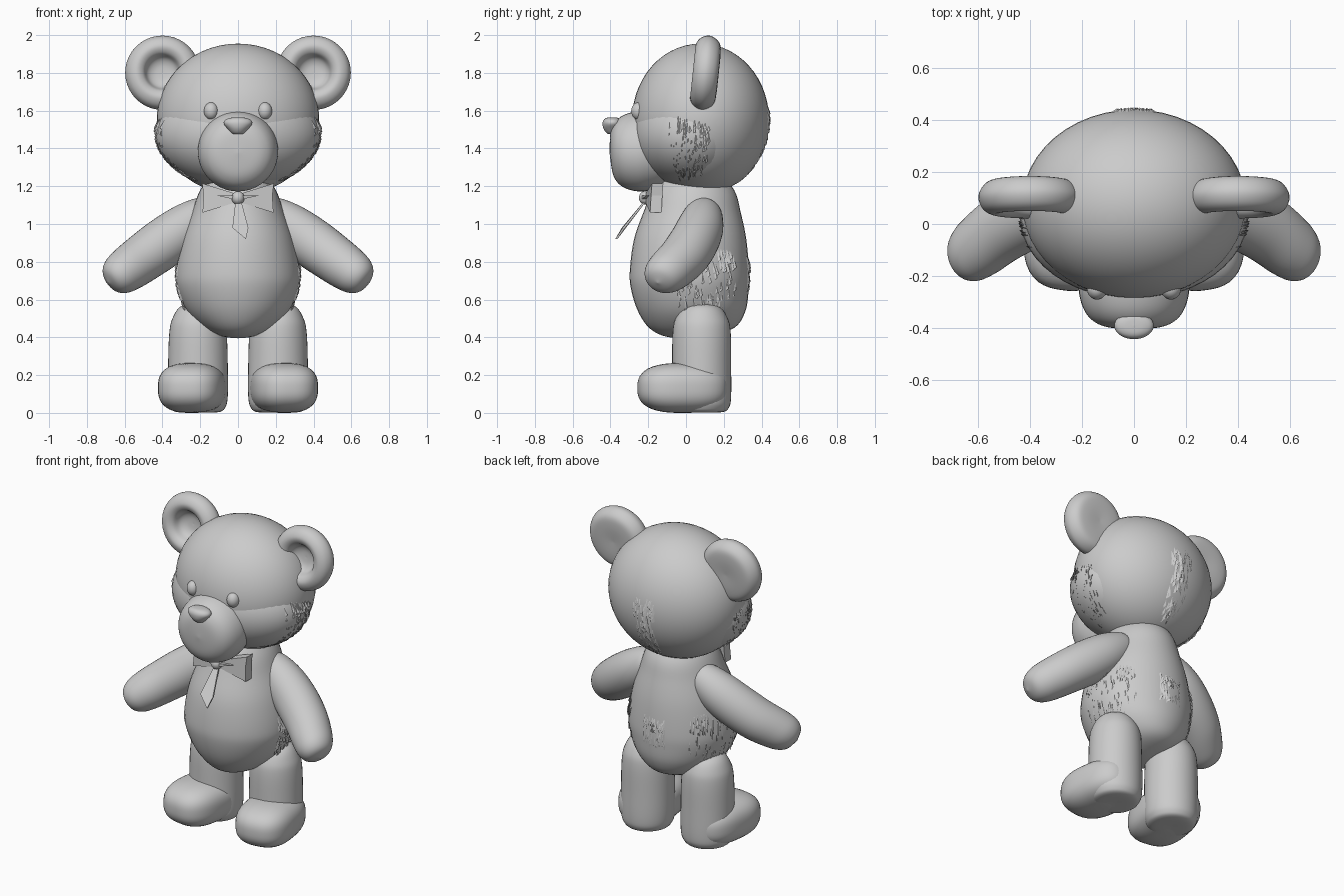
import bpy, bmesh, math, random
from mathutils import Vector, Matrix

cube = bpy.data.objects.get("Cube")
if cube:
    bpy.data.objects.remove(cube, do_unlink=True)

GREY = (0.6, 0.6, 0.6, 1)
grey = bpy.data.materials.new("plain grey")
grey.use_nodes = True
grey.diffuse_color = GREY
grey.node_tree.nodes["Principled BSDF"].inputs["Base Color"].default_value = GREY


def finish(name, bm, smooth=True):
    mesh = bpy.data.meshes.new(name)
    bmesh.ops.recalc_face_normals(bm, faces=bm.faces)
    for f in bm.faces:
        f.smooth = smooth
    bm.to_mesh(mesh)
    bm.free()
    mesh.materials.append(grey)
    obj = bpy.data.objects.new(name, mesh)
    bpy.context.collection.objects.link(obj)
    return obj


def spline(points, steps=5):
    """Smooth curve through the given stations."""
    pts = [Vector(p) for p in points]
    out = []
    for i in range(len(pts) - 1):
        a, b, c, d = pts[max(i - 1, 0)], pts[i], pts[i + 1], pts[min(i + 2, len(pts) - 1)]
        for s in range(steps):
            t = s / steps
            out.append(b + (c - a) * t / 2 + (a * 2 - b * 5 + c * 4 - d) * t * t / 2
                       + (b * 3 - a - c * 3 + d) * t ** 3 / 2)
    return out + [pts[-1]]


def loft(name, stations, matrix=Matrix(), sides=40):
    """Elliptical rings: x radius, y radius, y centre, height."""
    bm = bmesh.new()
    rings = []
    for rx, ry, cy, z in spline(stations):
        rx, ry = max(rx, 0.001), max(ry, 0.001)
        rings.append([bm.verts.new((rx * math.cos(a), cy + ry * math.sin(a), z))
                      for a in (math.tau * k / sides for k in range(sides))])
    for low, high in zip(rings, rings[1:]):
        for k in range(sides):
            n = (k + 1) % sides
            bm.faces.new((low[k], low[n], high[n], high[k]))
    bm.faces.new(rings[0])
    bm.faces.new(rings[-1])
    bm.transform(matrix)
    return finish(name, bm)


def lathe(name, profile, matrix):
    return loft(name, [(r, r, 0, z) for r, z in profile], matrix)


def ball(name, centre, radii, power=1.0, turn=0.0):
    """Ellipsoid; a power under 1 makes it boxier."""
    bm = bmesh.new()
    bmesh.ops.create_uvsphere(bm, u_segments=48, v_segments=28, radius=1)
    for v in bm.verts:
        n = 2 / power
        size = sum(abs(c) ** n for c in v.co) ** (1 / n)
        v.co = Vector(c / size * r for c, r in zip(v.co, radii))
    bm.transform(Matrix.Translation(centre) @ Matrix.Rotation(turn, 4, 'Z'))
    return finish(name, bm)


def plate(name, outline, thickness=0.012):
    bm = bmesh.new()
    face = bm.faces.new([bm.verts.new(p) for p in outline])
    new = bmesh.ops.extrude_face_region(bm, geom=[face])["geom"]
    bmesh.ops.translate(bm, vec=(0, thickness, 0),
                        verts=[v for v in new if isinstance(v, bmesh.types.BMVert)])
    return finish(name, bm, False)


def fur(name, centre, radii, angles, heights, count):
    """Thin locks lying nearly flat on an ellipsoid, on both sides."""
    bm = bmesh.new()
    for _ in range(count):
        a = math.radians(random.uniform(*angles))
        z = random.uniform(*heights)
        for side in (-1, 1):
            def at(da, dz, lift):
                h = (z + dz - centre[2]) / radii[2]
                w = math.sqrt(max(0.02, 1 - h * h)) * lift
                return Vector((side * radii[0] * w * math.cos(a + da),
                               centre[1] + radii[1] * w * math.sin(a + da), z + dz))
            length = random.uniform(0.04, 0.09)
            v = [bm.verts.new(p) for p in (at(-0.015, length, 0.99), at(0.015, length, 0.99),
                                           at(0.025, 0, 1.025), at(-0.01, -0.01, 1.005))]
            bm.faces.new((v[0], v[1], v[2]))
            bm.faces.new((v[0], v[2], v[3]))
    return finish(name, bm, False)


# Head with full cheeks, blunt muzzle and nose
HEAD = (0, 0.077, 1.555), (0.43, 0.362, 0.4)
ball("head", *HEAD)
ball("cheeks", (0, 0.03, 1.475), (0.438, 0.318, 0.285))
lathe("muzzle", [(0.15, -0.1), (0.195, 0), (0.212, 0.09), (0.206, 0.15), (0.186, 0.2),
                 (0.153, 0.235), (0.1, 0.256), (0, 0.265)],
      Matrix.Translation((0, -0.14, 1.39)) @ Matrix.Rotation(math.radians(93), 4, 'X'))
loft("nose", [(0, 0, 0.01, 0), (0.03, 0.03, 0.005, 0.003), (0.054, 0.046, 0, 0.028),
              (0.075, 0.052, 0, 0.056), (0.068, 0.046, 0, 0.076), (0.04, 0.03, 0, 0.087),
              (0, 0, 0, 0.09)],
     Matrix.Translation((0, -0.39, 1.475)))

# Pear-shaped body
loft("body", [(0, 0, 0, 0.395), (0.08, 0.11, 0, 0.405), (0.18, 0.225, 0.03, 0.45),
              (0.27, 0.285, 0.03, 0.54), (0.322, 0.312, 0.02, 0.66),
              (0.326, 0.315, 0.018, 0.76), (0.295, 0.297, 0.022, 0.92),
              (0.245, 0.258, 0.032, 1.06), (0.2, 0.215, 0.04, 1.18), (0.12, 0.12, 0.04, 1.3)])

for side, label in ((1, "left"), (-1, "right")):
    # Cupped ear with a fat rolled rim
    lathe(label + "_ear",
          [(0, -0.06), (0.1, -0.063), (0.165, -0.05), (0.197, 0), (0.182, 0.05),
           (0.14, 0.074), (0.102, 0.058), (0.078, 0.015), (0.045, -0.005), (0, -0.01)],
          Matrix.Translation((side * 0.4, 0.11, 1.8)) @ Matrix.Rotation(math.radians(84), 4, 'X'))

    ball(label + "_eye", (side * 0.142, -0.25, 1.598), (0.038, 0.04, 0.046))

    # Arm reaching down, out and forward, elbow bowed backward
    along = Vector((side * 0.43, -0.19, -0.31)).normalized()
    back = Vector((0, 1, 0))
    back = (back - along * back.dot(along)).normalized()
    frame = Matrix((back.cross(along), back, along)).transposed().to_4x4()
    loft(label + "_arm",
         [(0, 0, 0, -0.06), (0.07, 0.07, 0.005, -0.035), (0.104, 0.104, 0.014, 0.03),
          (0.126, 0.124, 0.03, 0.14), (0.133, 0.13, 0.04, 0.28), (0.128, 0.13, 0.034, 0.42),
          (0.119, 0.124, 0.01, 0.54), (0.103, 0.108, -0.005, 0.615),
          (0.067, 0.07, -0.012, 0.662), (0, 0, -0.016, 0.682)],
         Matrix.Translation((side * 0.17, 0.095, 1.06)) @ frame)

    # Straight leg with a domed top and a chunky foot
    loft(label + "_leg",
         [(0, 0, 0, 0.003), (0.11, 0.11, 0, 0.004), (0.145, 0.145, 0, 0.03),
          (0.158, 0.156, 0, 0.09), (0.158, 0.156, 0, 0.25), (0.152, 0.154, 0, 0.42),
          (0.135, 0.138, 0, 0.5), (0.09, 0.09, 0, 0.565), (0, 0, 0, 0.585)],
         Matrix.Translation((side * 0.212, 0.083, 0)))
    ball(label + "_foot", (side * 0.244, -0.018, 0.132), (0.174, 0.238, 0.132), 0.75, side * 0.14)

    # Bow wing with a crease fold
    plate(label + "_bow_wing", [(side * x, y, z) for x, y, z in
          ((0.01, -0.215, 1.16), (0.19, -0.18, 1.215), (0.182, -0.185, 1.15),
           (0.188, -0.19, 1.06), (0.01, -0.215, 1.115))], 0.06)
    plate(label + "_bow_fold", [(side * x, y, z) for x, y, z in
          ((0.02, -0.235, 1.15), (0.11, -0.21, 1.15), (0.02, -0.235, 1.13))], 0.02)

# Knot and hanging ribbon end
ball("bow_knot", (0, -0.215, 1.138), (0.034, 0.034, 0.036))
plate("ribbon_end", [(-0.012, -0.215, 1.13), (0.015, -0.215, 1.13), (0.055, -0.335, 0.98),
                     (0.042, -0.375, 0.92), (-0.03, -0.34, 0.98)])

# Rough fur along the sides and the middle of the back
random.seed(4)
BODY = (0, 0.02, 0.74), (0.328, 0.317, 0.38)
fur("head_side_fur", (0, 0.04, 1.49), (0.436, 0.33, 0.31), (-24, 14), (1.23, 1.52), 110)
fur("head_back_fur", *HEAD, (80, 91), (1.22, 1.6), 50)
fur("body_side_fur", *BODY, (-12, 50), (0.5, 0.85), 110)
fur("body_back_fur", *BODY, (75, 91), (0.5, 0.8), 30)
